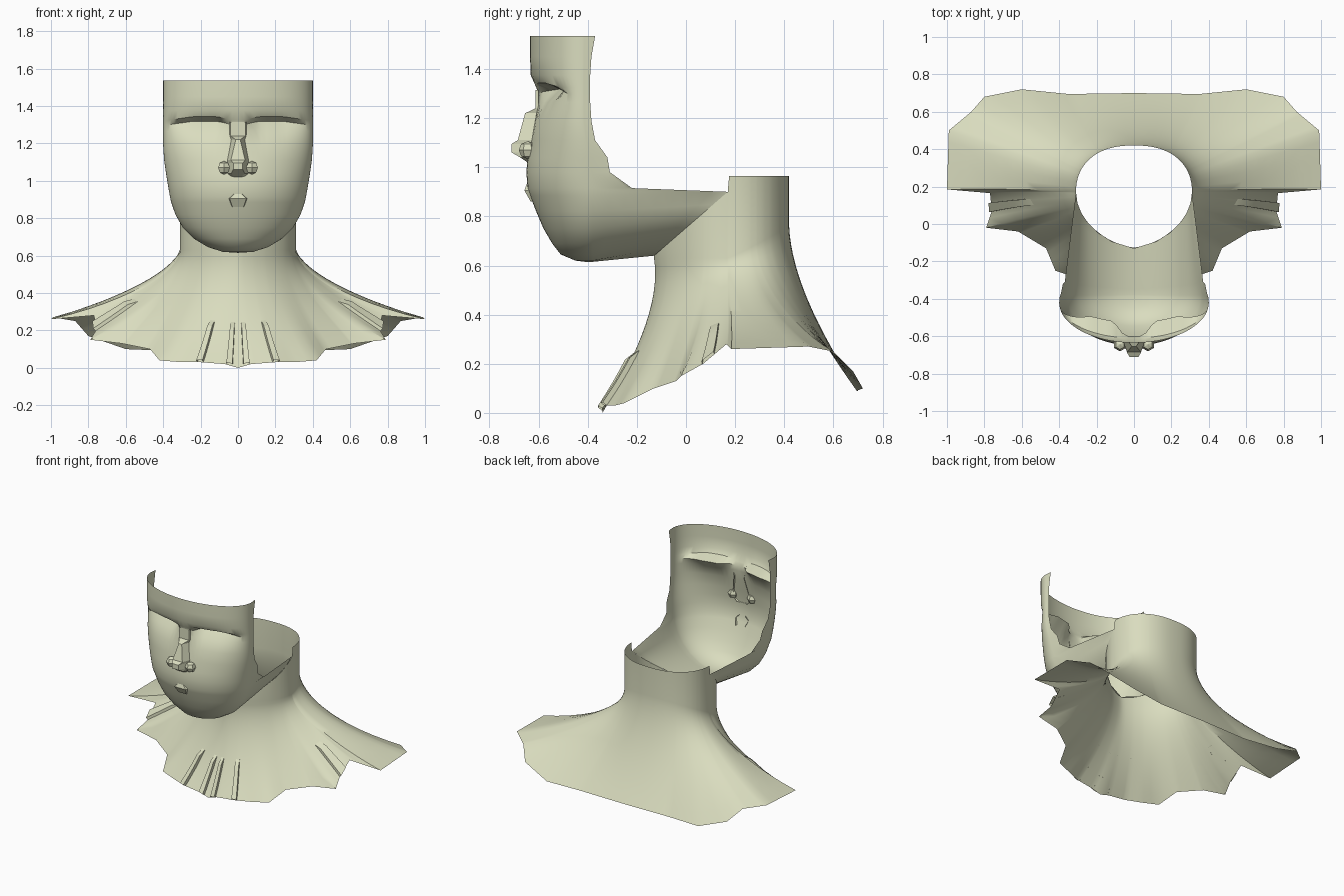
import bpy, bmesh
from math import sin, cos, pi, atan2, radians

if "Cube" in bpy.data.objects:
    bpy.data.objects.remove(bpy.data.objects["Cube"])

SKIN = bpy.data.materials.new("pale_olive")
SKIN.diffuse_color = (0.70, 0.72, 0.52, 1)
SKIN.use_nodes = True
SKIN.node_tree.nodes["Principled BSDF"].inputs["Base Color"].default_value = SKIN.diffuse_color


def lerp(a, b, t):
    return tuple(p + (q - p) * t for p, q in zip(a, b))


def sheet(name, rows, angle=40):
    """Skin a grid of points (rows run top to bottom, columns front to back) and mirror it in x."""
    bm = bmesh.new()
    vs = [[bm.verts.new(p) for p in r] for r in rows]
    for r, s in zip(vs, vs[1:]):
        for j in range(len(r) - 1):
            bm.faces.new((r[j], s[j], s[j + 1], r[j + 1]))
    bmesh.ops.remove_doubles(bm, verts=bm.verts, dist=0.0005)
    me = bpy.data.meshes.new(name)
    bm.to_mesh(me)
    bm.free()
    me.materials.append(SKIN)
    ob = bpy.data.objects.new(name, me)
    bpy.context.collection.objects.link(ob)
    bpy.ops.object.select_all(action='DESELECT')
    ob.select_set(True)
    bpy.context.view_layer.objects.active = ob
    bpy.ops.object.shade_smooth_by_angle(angle=radians(angle))
    m = ob.modifiers.new("mirror", 'MIRROR')
    m.use_clip = True
    m.merge_threshold = 0.002
    return ob


# Neck: pear-shaped section, narrow at the throat, with a rim that drops to the front
CY = 0.17


def neck(a, k=1.0):
    c = max(0, cos(a))
    if a > 0:
        return k * 0.31 * c ** 0.85, CY + k * 0.25 * sin(a) ** 0.9
    return k * 0.31 * c ** 1.3, CY + k * 0.30 * sin(a)


def rim_z(a):
    return 0.965 if a > 0.01 else 0.64 + 0.26 * (1 + sin(a))


# Ragged hem of the shoulders, front centre to back centre
HEM = [(0, -.34, 0), (.07, -.34, .02), (.2, -.33, .03), (.3, -.29, .03), (.42, -.25, .04),
       (.47, -.13, .10), (.62, -.04, .13), (.79, -.02, .15), (.76, .07, .20), (.77, .165, .28),
       (1, .185, .26), (.99, .5, .27), (.87, .6, .25), (.8, .68, .17), (.6, .72, .10),
       (.35, .695, .09), (0, .70, .09)]
HEM_A = [atan2(y - CY, x) for x, y, z in HEM]


def hem(a):
    if abs(a) > pi / 2:
        x, y, z = hem((pi if a > 0 else -pi) - a)
        return -x, y, z
    for i in range(len(HEM) - 1):
        if a <= HEM_A[i + 1] + 1e-6:
            t = (a - HEM_A[i]) / (HEM_A[i + 1] - HEM_A[i])
            return lerp(HEM[i], HEM[i + 1], max(0, t))
    return HEM[-1]


def soft_hem(a):
    """Hem averaged over nearby angles, so that the rags do not run up the neck."""
    pts = [hem(a + radians(2 * k)) for k in range(-7, 8)]
    return tuple(sum(c) / len(pts) for c in zip(*pts))


def flare(a, t):
    """Curve from the neck wall (t=0) out to the hem (t=1)."""
    s = sin(a)
    p = (*neck(a), min(rim_z(a) - 0.01, 0.63 + max(0, s) * 0.13))
    kc = 1.04 if a > 0 else 1 + 0.12 * s
    c = (*neck(a, kc), 0.49 + (0.01 * s if s > 0 else 0.09 * s))
    soft, true = soft_hem(a), hem(a)
    q = lerp(lerp(p, c, t), lerp(c, soft, t), t)
    return tuple(u + (h - g) * t ** 5 for u, h, g in zip(q, true, soft))


angles = sorted(set(HEM_A) | {radians(d) for d in range(-85, 90, 5)})
rows = [[(*neck(a), rim_z(a)) for a in angles]]
rows += [[flare(a, i / 14) for a in angles] for i in range(15)]
sheet("neck_and_shoulders", rows)

# Raised pleats along the hem
for n, (deg, start) in enumerate([(-85, .68), (-68, .68), (-6, .7)]):
    a, d = radians(deg), radians(1.8)
    rows = []
    for i in range(6):
        t = start + (1 - start) * i / 5
        lift = 0.022 * min(1, i)
        row = []
        for da, up in ((-d, 0), (-d, lift), (d, lift), (d, 0)):
            x, y, z = flare(a + da, t)
            row.append((x + cos(a) * up * .6, y + sin(a) * up * .8, z + up * .6))
        rows.append(row)
    sheet("hem_pleat_%d" % (n + 1), rows, 20)

# Face and jaw: (z, front y, half width, y at full width, back edge y, eye depth, brow arch)
MASK = [(1.535, -.635, .40, -.42, -.37, 0, 0), (1.45, -.635, .40, -.42, -.385, 0, 0),
        (1.375, -.632, .40, -.42, -.39, 0, 0), (1.325, -.61, .40, -.42, -.39, 0, .018),
        (1.30, -.60, .40, -.42, -.39, .075, .018), (1.265, -.60, .40, -.42, -.39, .025, 0),
        (1.19, -.615, .40, -.42, -.385, 0, 0), (1.11, -.63, .395, -.41, -.37, 0, 0),
        (1.04, -.645, .385, -.40, -.32, 0, 0), (.98, -.65, .375, -.395, -.31, 0, 0),
        (.915, -.645, .364, -.39, -.22, 0, 0)]
# Jaw: (z, front y, half width, sine of the place where it meets the neck)
JAW = [(.885, -.635, .357, 0), (.82, -.61, .335, .2), (.75, -.58, .295, .38), (.69, -.545, .235, .55),
       (.645, -.51, .16, .72), (.62, -.45, .08, .88), (.615, -.41, 0, 1)]


def ring(z, yf, w, yc, end, eye=0, arch=0, n=20, m=8):
    pts = []
    for i in range(n + 1):
        a = pi / 2 * i / n
        x = w * sin(a)
        y = yc - (yc - yf) * max(0, cos(a))
        win = min(1, max(0, (x - .05) / .06)) * min(1, max(0, (.39 - x) / .16))
        bump = min(1, max(0, (x - .03) / .08)) * min(1, max(0, (.37 - x) / .13))
        pts.append((x, y + eye * win, z + arch * bump))
    return pts + [lerp((w, yc, z), end, i / m) for i in range(1, m + 1)]


rows = [ring(z, yf, w, yc, (w - .005, ye, z), e, b) for z, yf, w, yc, ye, e, b in MASK]
for z, yf, w, s in JAW:
    a = -pi / 2 if s == 1 else -atan2(s, (1 - s * s) ** .5)
    rows.append(ring(z, yf, w, -.38, (*neck(a), rim_z(a))))
sheet("face_and_jaw", rows, 35)


# Faceted nose and lip: (z, front y, crest half width, base half width, base y)
def ridge(name, sections):
    sheet(name, [[(0, y, z), (c, y, z), (b, yb, z)] for z, y, c, b, yb in sections], 10)


ridge("nose", [(1.315, -.612, .04, .045, -.60), (1.24, -.612, .04, .045, -.60),
               (1.22, -.655, .012, .04, -.60), (1.11, -.685, .038, .06, -.62),
               (1.095, -.71, .025, .06, -.62), (1.06, -.71, .025, .06, -.63),
               (1.04, -.675, .035, .06, -.635), (1.02, -.645, .02, .04, -.635)])
ridge("lip", [(.93, -.65, .02, .025, -.635), (.905, -.658, .045, .05, -.635),
              (.86, -.632, .03, .035, -.61)])

# Nostrils
for side, x in (("left", -.075), ("right", .075)):
    bpy.ops.mesh.primitive_uv_sphere_add(segments=6, ring_count=4, radius=.036, location=(x, -.645, 1.07))
    ob = bpy.context.object
    ob.name = side + "_nostril"
    ob.data.materials.append(SKIN)
